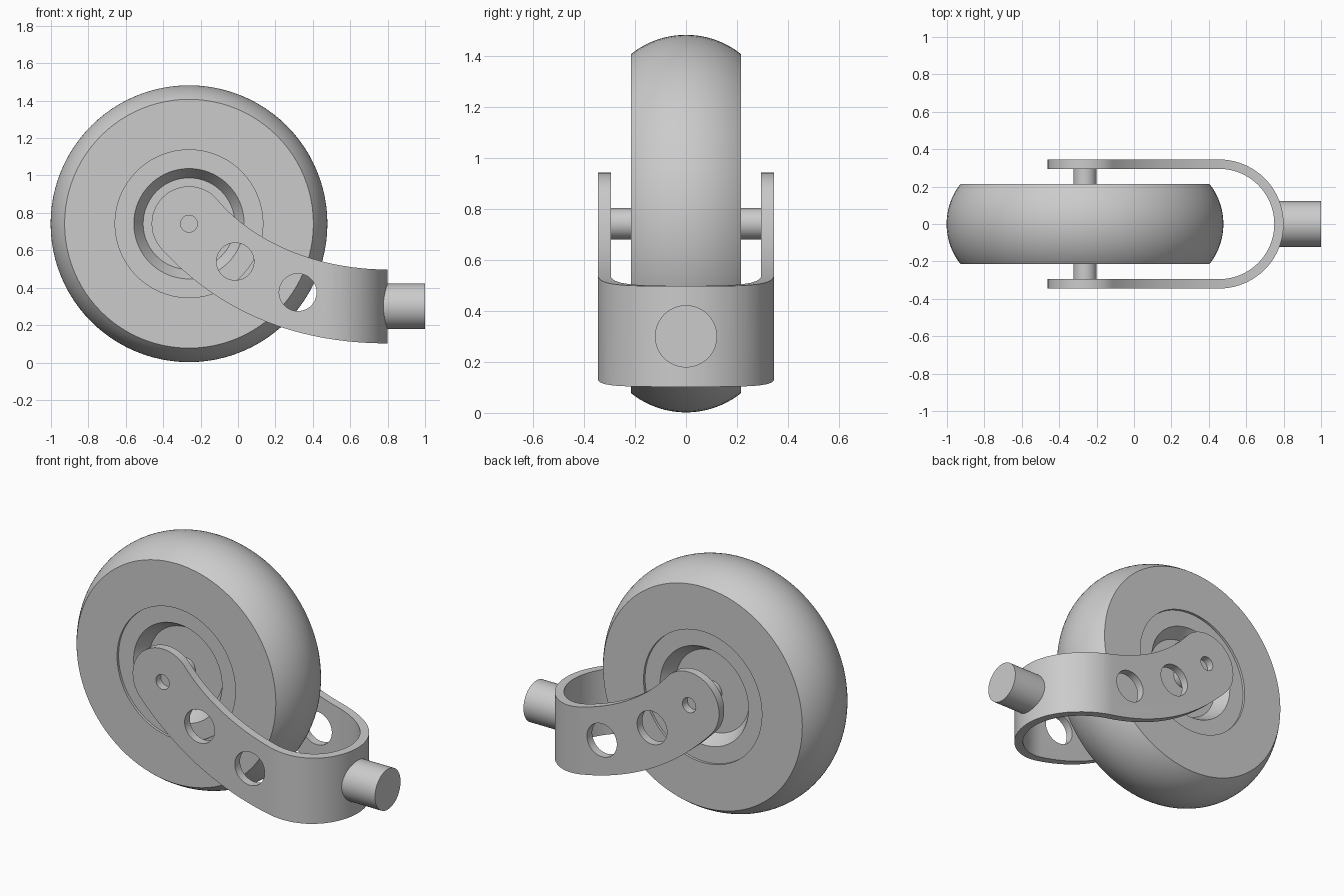
import bpy, bmesh, math
from mathutils import Vector

cube = bpy.data.objects.get("Cube")
if cube:
    bpy.data.objects.remove(cube, do_unlink=True)

HUB = Vector((-0.262, 0, 0.742))
metal = bpy.data.materials.new("light grey")
metal.use_nodes = True
GREY = (0.6, 0.6, 0.6, 1)
metal.diffuse_color = GREY
metal.node_tree.nodes["Principled BSDF"].inputs["Base Color"].default_value = GREY


def make(name, bm):
    bmesh.ops.recalc_face_normals(bm, faces=bm.faces[:])
    mesh = bpy.data.meshes.new(name)
    bm.to_mesh(mesh)
    bm.free()
    mesh.materials.append(metal)
    obj = bpy.data.objects.new(name, mesh)
    bpy.context.collection.objects.link(obj)
    return obj


def activate(obj):
    bpy.ops.object.select_all(action='DESELECT')
    obj.select_set(True)
    bpy.context.view_layer.objects.active = obj


def smooth(obj):
    activate(obj)
    bpy.ops.object.shade_smooth_by_angle(angle=math.radians(30))


def prism(name, points, depth):
    """Closed outline extruded along a vector."""
    bm = bmesh.new()
    face = bm.faces.new([bm.verts.new(p) for p in points])
    ext = bmesh.ops.extrude_face_region(bm, geom=[face])
    moved = [v for v in ext["geom"] if isinstance(v, bmesh.types.BMVert)]
    bmesh.ops.translate(bm, verts=moved, vec=depth)
    return make(name, bm)


def rod(name, x, z, radius, y0, y1, sides=48):
    ring = [(x + radius * math.cos(a), y0, z + radius * math.sin(a))
            for a in (2 * math.pi * i / sides for i in range(sides))]
    return prism(name, ring, (0, y1 - y0, 0))


def cut(obj, cutter, operation):
    cutter.hide_render = True
    activate(obj)
    mod = obj.modifiers.new("cut", 'BOOLEAN')
    mod.object, mod.operation, mod.solver = cutter, operation, 'EXACT'
    bpy.ops.object.modifier_apply(modifier=mod.name)
    bpy.data.objects.remove(cutter, do_unlink=True)


def bezier(a, b, c, d, steps=24):
    a, b, c, d = map(Vector, (a, b, c, d))
    ts = [i / steps for i in range(steps + 1)]
    return [a * (1 - t)**3 + b * 3 * t * (1 - t)**2 + c * 3 * t * t * (1 - t) + d * t**3
            for t in ts]


# Wheel: crowned tread, flat sides, stepped and bevelled hub recess
half, crown = 0.215, 0.346
side = [(0, 0.12), (0.245, 0.12), (0.295, 0.2), (0.395, 0.2), (0.395, half)]
spread = math.asin(half / crown)
tread = []
for i in range(25):
    a = spread * (1 - i / 12)
    tread.append((0.74 - crown * (1 - math.cos(a)), crown * math.sin(a)))
section = side + tread + [(r, -y) for r, y in reversed(side)]
bm = bmesh.new()
verts = [bm.verts.new((r, y, 0)) for r, y in section]
edges = [bm.edges.new(pair) for pair in zip(verts, verts[1:])]
bmesh.ops.spin(bm, geom=verts + edges, cent=(0, 0, 0), axis=(0, 1, 0),
               angle=2 * math.pi, steps=96)
bmesh.ops.remove_doubles(bm, verts=bm.verts[:], dist=0.0001)
bmesh.ops.translate(bm, verts=bm.verts[:], vec=HUB)
smooth(make("wheel", bm))

# Axle between the fork arms
smooth(rod("axle", HUB.x, HUB.z, 0.062, -0.297, 0.297))

# Fork: U-shaped strap trimmed to the curved side outline
BEND = 0.455


def u_curve(radius):
    arc = [-math.pi / 2 + math.pi * i / 40 for i in range(41)]
    bend = [(BEND + radius * math.cos(a), radius * math.sin(a), 0) for a in arc]
    return [(-0.6, -radius, 0)] + bend + [(-0.6, radius, 0)]


fork = prism("fork", u_curve(0.345) + u_curve(0.295)[::-1], (0, 0, 1.2))

upper = bezier((-0.12, 0.882), (0.06, 0.66), (0.40, 0.497), (0.8, 0.497))
lower = bezier((-0.403, 0.6), (-0.17, 0.35), (0.2, 0.102), (0.8, 0.102))
eye = [(HUB.x + 0.2 * math.cos(a), HUB.z + 0.2 * math.sin(a))
       for a in (math.pi / 4 + math.pi * i / 24 for i in range(1, 24))]
outline = lower + [(0.9, 0.102), (0.9, 0.497)] + upper[::-1] + eye
cut(fork, prism("outline_cutter", [(x, -0.5, z) for x, z in outline], (0, 1, 0)),
    'INTERSECT')

# Lightening holes and pivot holes through both arms
for x, z, radius, sides in ((-0.015, 0.54, 0.1, 48), (0.32, 0.375, 0.1, 48),
                            (HUB.x, HUB.z, 0.045, 24)):
    cut(fork, rod("hole_cutter", x, z, radius, -0.5, 0.5, sides), 'DIFFERENCE')
smooth(fork)

# Mounting stem on the outside of the bend
stem_ring = [(0.775, 0.122 * math.cos(a), 0.3 + 0.122 * math.sin(a))
             for a in (2 * math.pi * i / 48 for i in range(48))]
smooth(prism("stem", stem_ring, (0.225, 0, 0)))
